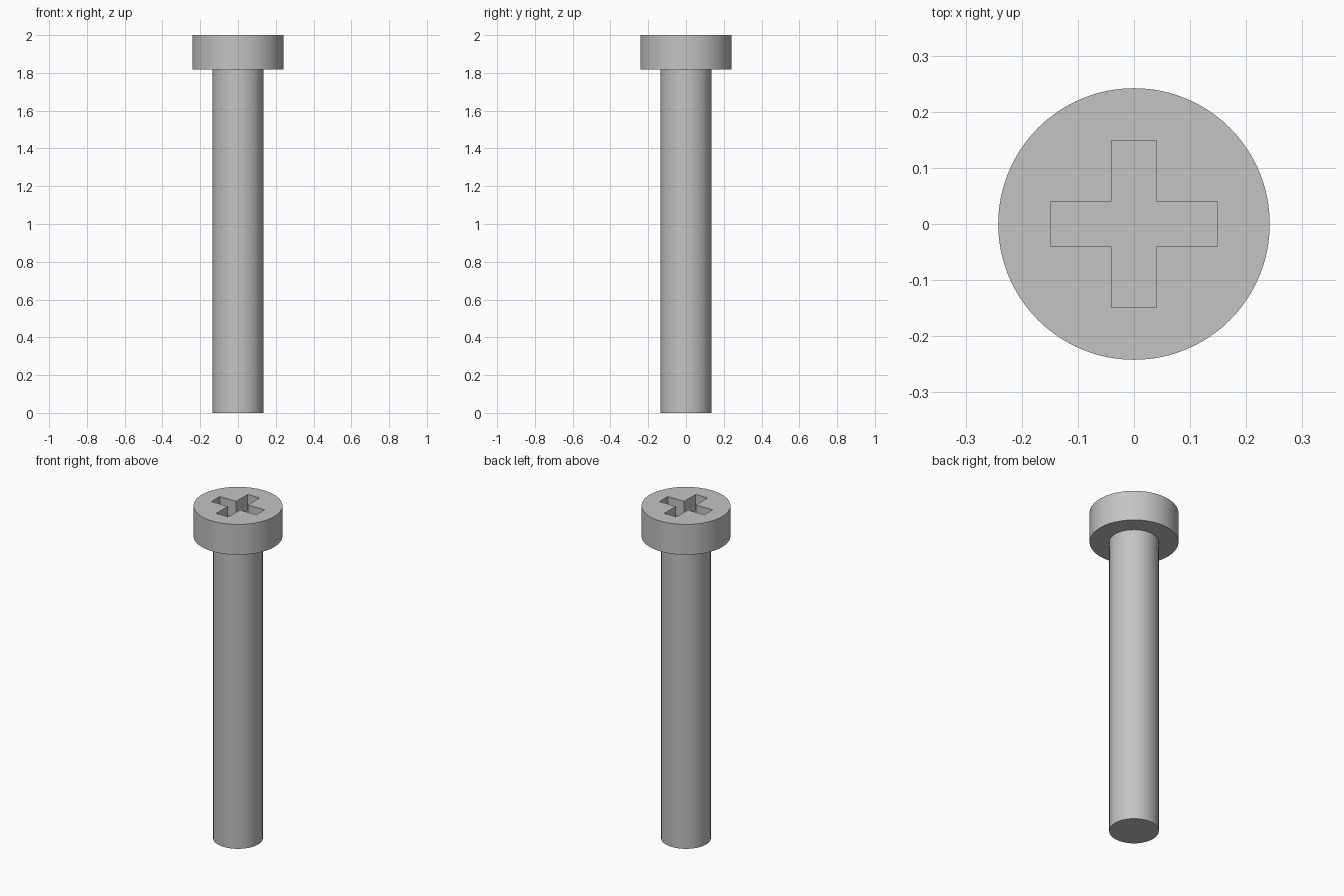
import bpy
import bmesh

HEAD_R, SHAFT_R = 0.242, 0.135
TOP, HEAD_BASE = 2.0, 1.817
SLOT_LONG, SLOT_HALF, SLOT_DEPTH = 0.149, 0.04, 0.1

default = bpy.data.objects.get("Cube")
if default:
    bpy.data.objects.remove(default, do_unlink=True)

# Plain grey metal
metal = bpy.data.materials.new("grey metal")
metal.use_nodes = True
grey = (0.55, 0.55, 0.55, 1)
metal.diffuse_color = grey
metal.node_tree.nodes["Principled BSDF"].inputs["Base Color"].default_value = grey


def cylinder(name, radius, low, high):
    bpy.ops.mesh.primitive_cylinder_add(
        vertices=96, radius=radius, depth=high - low, location=(0, 0, (low + high) / 2))
    obj = bpy.context.object
    obj.name = name
    obj.data.materials.append(metal)
    return obj


def cross_prism(name, low, high):
    # Four rotated copies of one arm outline make a closed cross
    bm = bmesh.new()
    a, b = SLOT_LONG, SLOT_HALF
    points = []
    for c, s in ((1, 0), (0, 1), (-1, 0), (0, -1)):
        for x, y in ((a, -b), (a, b), (b, b)):
            points.append(bm.verts.new((x * c - y * s, x * s + y * c, low)))
    face = bm.faces.new(points)
    result = bmesh.ops.extrude_face_region(bm, geom=[face])
    raised = [v for v in result["geom"] if isinstance(v, bmesh.types.BMVert)]
    bmesh.ops.translate(bm, verts=raised, vec=(0, 0, high - low))
    bmesh.ops.recalc_face_normals(bm, faces=bm.faces)
    mesh = bpy.data.meshes.new(name)
    bm.to_mesh(mesh)
    bm.free()
    mesh.materials.append(metal)
    obj = bpy.data.objects.new(name, mesh)
    bpy.context.collection.objects.link(obj)
    obj.hide_render = True
    return obj


# Shaft runs a little way up inside the head
shaft = cylinder("shaft", SHAFT_R, 0, HEAD_BASE + 0.03)
head = cylinder("head", HEAD_R, HEAD_BASE, TOP)

# Cross-shaped driver recess
cutter = cross_prism("recess_cutter", TOP - SLOT_DEPTH, TOP + 0.05)
cut = head.modifiers.new("recess", "BOOLEAN")
cut.operation = "DIFFERENCE"
cut.solver = "EXACT"
cut.object = cutter
bpy.context.view_layer.objects.active = head
bpy.ops.object.modifier_apply(modifier=cut.name)
bpy.data.objects.remove(cutter, do_unlink=True)

# Round sides smooth, rims and recess sharp
for obj in (shaft, head):
    bpy.ops.object.select_all(action="DESELECT")
    obj.select_set(True)
    bpy.context.view_layer.objects.active = obj
    bpy.ops.object.shade_smooth_by_angle(angle=0.6)
